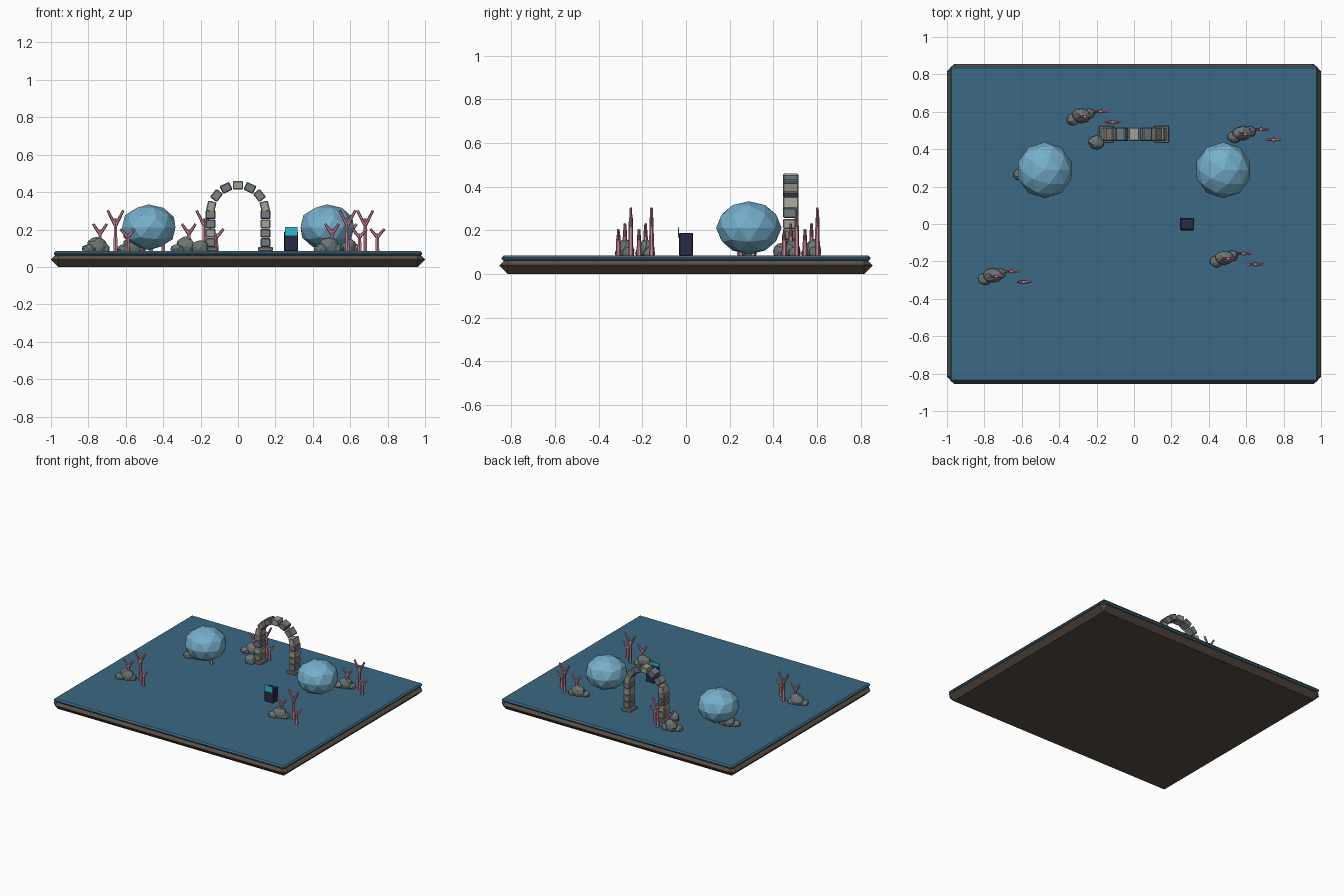
import bpy, bmesh, math, random
from mathutils import Vector, Matrix

if "Cube" in bpy.data.objects:
    bpy.data.objects.remove(bpy.data.objects["Cube"])

random.seed(4)


def material(name, rgb):
    m = bpy.data.materials.new(name)
    m.diffuse_color = (*rgb, 1)
    m.use_nodes = True
    m.node_tree.nodes["Principled BSDF"].inputs["Base Color"].default_value = m.diffuse_color
    return m


BROWN = material("earth", (0.10, 0.075, 0.055))
WATER = material("water_blue", (0.045, 0.14, 0.23))
BUBBLE = material("bubble_blue", (0.18, 0.43, 0.60))
CORAL = material("coral_pink", (0.62, 0.25, 0.34))
ROCK = material("rock_grey", (0.15, 0.18, 0.18))
STONES = [material("stone_light", (0.37, 0.36, 0.30)),
          material("stone_blue", (0.16, 0.20, 0.23)),
          material("stone_mid", (0.22, 0.22, 0.20))]
NAVY = material("case_navy", (0.022, 0.025, 0.06))
CYAN = material("screen_cyan", (0.03, 0.50, 0.60))


def finish(bm, name, mat):
    me = bpy.data.meshes.new(name)
    bm.to_mesh(me)
    bm.free()
    me.materials.append(mat)
    ob = bpy.data.objects.new(name, me)
    bpy.context.collection.objects.link(ob)
    return ob


def box(name, loc, size, mat, bevel=0.0, tilt=0.0):
    bm = bmesh.new()
    bmesh.ops.create_cube(bm, size=1)
    bmesh.ops.scale(bm, vec=size, verts=bm.verts)
    if bevel:
        bmesh.ops.bevel(bm, geom=bm.edges[:], offset=bevel, segments=1,
                        profile=0.5, affect='EDGES')
    ob = finish(bm, name, mat)
    ob.location = loc
    ob.rotation_euler.y = tilt
    return ob


def ball(name, loc, radii, mat, jitter=0.0):
    bm = bmesh.new()
    bmesh.ops.create_icosphere(bm, subdivisions=2, radius=1)
    for v in bm.verts:
        v.co *= 1 + random.uniform(-jitter, jitter)
    bmesh.ops.scale(bm, vec=radii, verts=bm.verts)
    ob = finish(bm, name, mat)
    ob.location = loc
    return ob


def add_rod(bm, a, b, r1, r2):
    a, b = Vector(a), Vector(b)
    d = b - a
    m = Matrix.Translation((a + b) / 2) @ d.to_track_quat('Z', 'Y').to_matrix().to_4x4()
    bmesh.ops.create_cone(bm, cap_ends=True, segments=6, radius1=r1, radius2=r2,
                          depth=d.length, matrix=m)


def coral(name, x, y, height, spread):
    bm = bmesh.new()
    fork = height * 0.62
    add_rod(bm, (0, 0, 0), (0, 0, height * 0.8), 0.012, 0.009)
    for s in (-1, 1):
        add_rod(bm, (0, 0, fork), (s * spread, 0, height), 0.009, 0.007)
    finish(bm, name, CORAL).location = (x, y, FLOOR)


FLOOR = 0.085

# Base slab and water surface
box("base_slab", (0, 0, 0.04), (2.0, 1.71, 0.08), BROWN, 0.039)
box("water_layer", (0, 0, 0.0725), (1.97, 1.69, 0.025), WATER, 0.01)

# Large bubbles
for side, x in (("left", -0.477), ("right", 0.477)):
    ball("bubble_" + side, (x, 0.288, 0.212), (0.15, 0.15, 0.122), BUBBLE)

# Stone arch: feet, columns and ring of blocks
AY, AR, AZ = 0.48, 0.147, 0.29
for s in (-1, 1):
    box("arch_foot", (s * AR, AY, 0.095), (0.08, 0.09, 0.022), STONES[2], 0.004)
    for i in range(4):
        box("arch_column_block", (s * AR, AY, 0.13 + i * 0.05),
            (0.054, 0.07, 0.047), STONES[(i + s) % 3], 0.005)
for i in range(7):
    t = (i - 3) * math.pi / 7
    box("arch_ring_block", (AR * math.sin(t), AY, AZ + AR * math.cos(t)),
        (0.056, 0.07, 0.046), STONES[abs(i - 3) % 3], 0.005, t)
ball("arch_rock", (-0.2, 0.437, 0.105), (0.045, 0.038, 0.04), ROCK, 0.08)

# Coral clusters, each with a pile of rocks and three corals
for cx, cy in ((-0.755, -0.28), (0.485, -0.185), (-0.28, 0.575),
               (0.58, 0.48), (-0.565, 0.28)):
    ball("rock_main", (cx, cy + 0.005, 0.11), (0.052, 0.038, 0.05), ROCK, 0.08)
    ball("rock_left", (cx - 0.043, cy - 0.015, 0.095), (0.038, 0.032, 0.027), ROCK, 0.08)
    ball("rock_right", (cx + 0.04, cy + 0.015, 0.095), (0.032, 0.028, 0.03), ROCK, 0.08)
    coral("coral_medium", cx + 0.017, cy, 0.145, 0.037)
    coral("coral_tall", cx + 0.1, cy + 0.027, 0.217, 0.042)
    coral("coral_short", cx + 0.165, cy - 0.03, 0.118, 0.038)

# Small terminal with a bright screen
box("terminal_case", (0.284, 0, 0.136), (0.076, 0.062, 0.106), NAVY, 0.004)
box("terminal_screen", (0.284, -0.034, 0.19), (0.068, 0.006, 0.046), CYAN)
